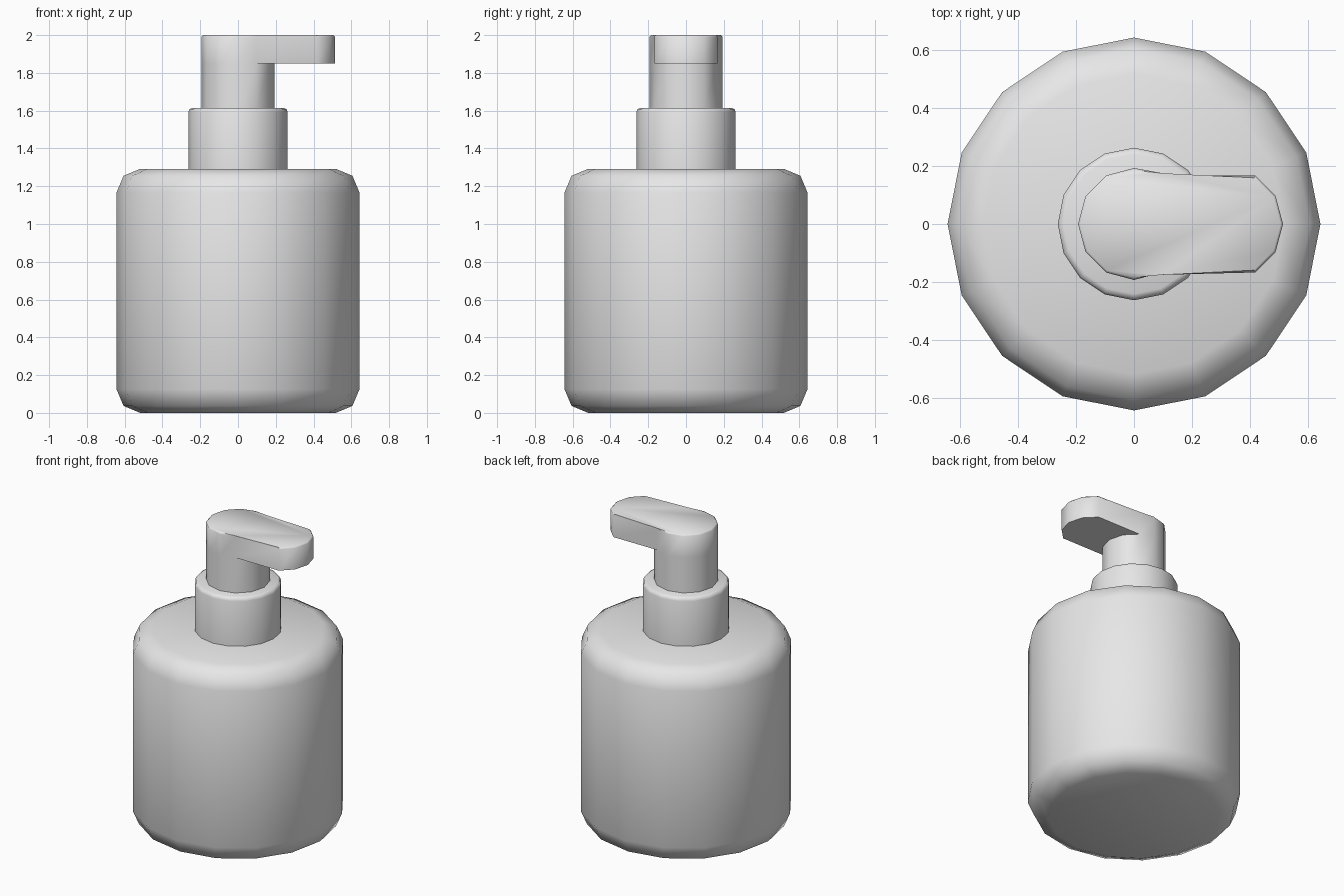
import bpy
import bmesh
from math import cos, sin, pi, radians

if "Cube" in bpy.data.objects:
    bpy.data.objects.remove(bpy.data.objects["Cube"], do_unlink=True)

GREY = (0.8, 0.8, 0.8, 1)
mat = bpy.data.materials.new("light_grey")
mat.use_nodes = True
mat.diffuse_color = GREY
mat.node_tree.nodes["Principled BSDF"].inputs["Base Color"].default_value = GREY


def finish(name, bm):
    """Turn a bmesh into a smooth shaded object."""
    bmesh.ops.recalc_face_normals(bm, faces=bm.faces)
    mesh = bpy.data.meshes.new(name)
    bm.to_mesh(mesh)
    bm.free()
    mesh.materials.append(mat)
    obj = bpy.data.objects.new(name, mesh)
    bpy.context.collection.objects.link(obj)
    bpy.ops.object.select_all(action="DESELECT")
    obj.select_set(True)
    bpy.context.view_layer.objects.active = obj
    bpy.ops.object.shade_smooth_by_angle(angle=radians(50))
    return obj


def circle(r, sides, cx=0):
    return [(cx + r * cos(2 * pi * k / sides), r * sin(2 * pi * k / sides))
            for k in range(sides)]


def ring(bm, points, z):
    return [bm.verts.new((x, y, z)) for x, y in points]


def bridge(bm, low, high):
    n = len(low)
    for i in range(n):
        j = (i + 1) % n
        bm.faces.new((low[i], low[j], high[j], high[i]))


def lathe(name, profile, sides=16):
    """Closed turned solid from (radius, height) pairs."""
    bm = bmesh.new()
    rings = [ring(bm, circle(r, sides), z) for r, z in profile]
    for low, high in zip(rings, rings[1:]):
        bridge(bm, low, high)
    bm.faces.new(rings[0])
    bm.faces.new(rings[-1])
    return finish(name, bm)


# Bottle with rounded shoulders and base
lathe("bottle", [(0.518, 0), (0.606, 0.037), (0.643, 0.125),
                 (0.643, 1.167), (0.606, 1.255), (0.518, 1.292)])

# Screw collar with softened top rim
lathe("collar", [(0.263, 1.285), (0.263, 1.592), (0.257, 1.608), (0.241, 1.615)])

# Pump head: round stem flowing into a flat round-ended spout
R, REACH, SIDES = 0.193, 0.321, 12
stem = circle(R, SIDES)
tip = circle(R, SIDES, REACH)
bm = bmesh.new()
foot = ring(bm, stem, 1.6)
neck = ring(bm, stem, 1.85)
bridge(bm, foot, neck)
bm.faces.new(foot)

front_arc = [-2, -1, 0, 1, 2]
spout = ring(bm, [tip[i] for i in front_arc], 1.85)
inner = [neck[i] for i in front_arc]
bm.faces.new([inner[0]] + spout + inner[:0:-1])       # spout underside

outline = spout + neck[2:SIDES - 1]                   # outer edge of the head
top = ring(bm, [(v.co.x, v.co.y) for v in outline], 2.0)
bridge(bm, outline, top)
lid = bm.faces.new(top)
bmesh.ops.bevel(bm, geom=list(lid.edges), offset=0.008, segments=1,
                affect="EDGES", profile=0.5)
finish("pump_head", bm)
